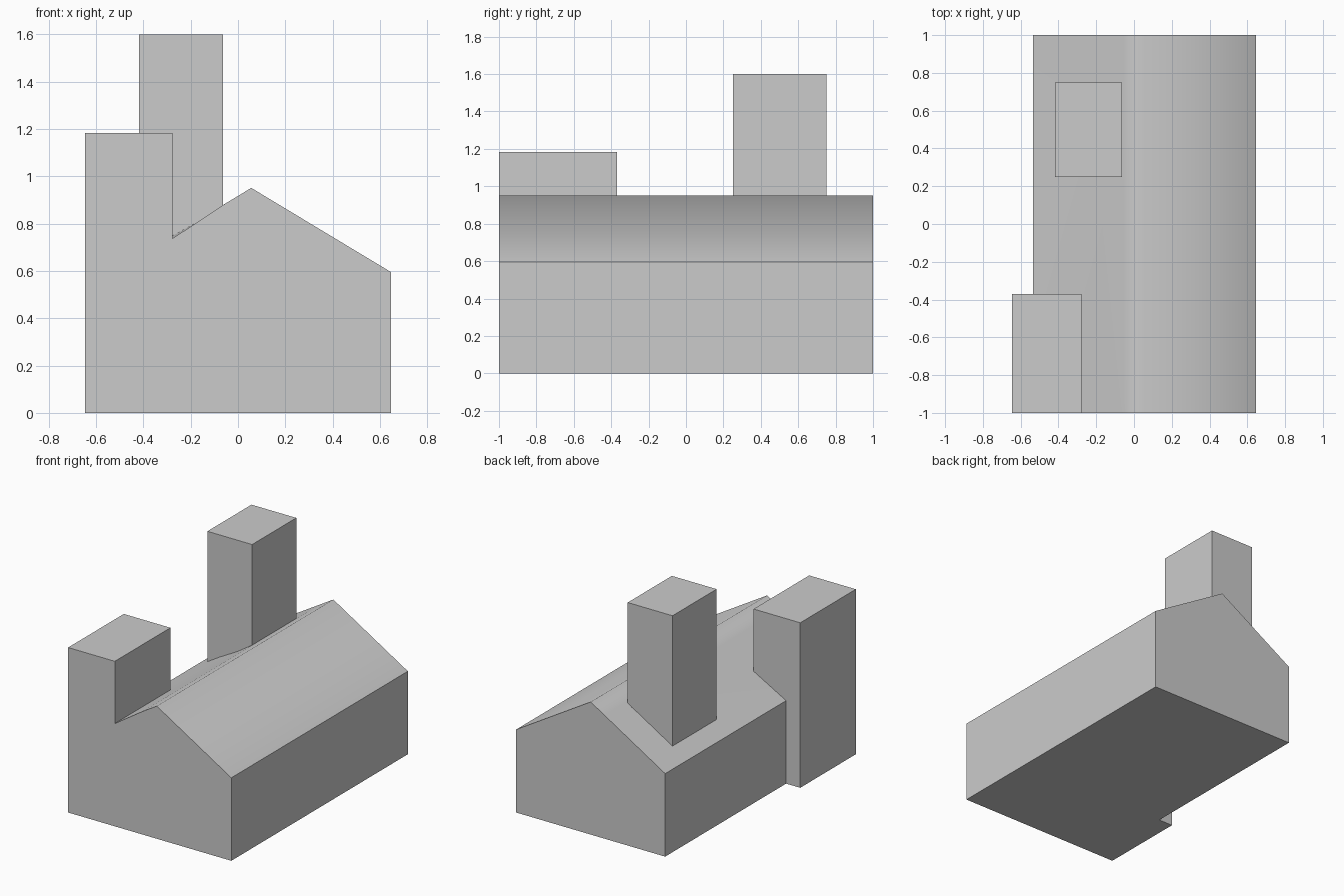
import bpy, bmesh

if "Cube" in bpy.data.objects:
    bpy.data.objects.remove(bpy.data.objects["Cube"])


def add_object(name, bm):
    bmesh.ops.recalc_face_normals(bm, faces=bm.faces)
    mesh = bpy.data.meshes.new(name)
    bm.to_mesh(mesh)
    bm.free()
    obj = bpy.data.objects.new(name, mesh)
    bpy.context.collection.objects.link(obj)
    return obj


def box(name, x0, x1, y0, y1, z0, z1):
    bm = bmesh.new()
    bmesh.ops.create_cube(bm, size=1)
    for v in bm.verts:
        v.co = (x1 if v.co.x > 0 else x0,
                y1 if v.co.y > 0 else y0,
                z1 if v.co.z > 0 else z0)
    return add_object(name, bm)


# Key levels and plan lines
LEFT, WALL, RIGHT, INNER, RIDGE, STRIP = -0.647, -0.535, 0.647, -0.277, 0.056, -0.055
FRONT, STEP, BACK = -1.0, -0.37, 1.0
EAVE, TOP, VALLEY = 0.595, 1.183, 0.737

points = {
    # floor corners
    "A": (LEFT, FRONT, 0), "B": (RIGHT, FRONT, 0), "C": (RIGHT, BACK, 0),
    "D": (WALL, BACK, 0), "E": (WALL, STEP, 0), "F": (LEFT, STEP, 0),
    # eaves
    "b": (RIGHT, FRONT, EAVE), "c": (RIGHT, BACK, EAVE),
    "d": (WALL, BACK, EAVE), "e": (WALL, STEP, EAVE),
    # corner tower top, and where its inner side meets the roof
    "a": (LEFT, FRONT, TOP), "g": (INNER, FRONT, TOP),
    "h": (INNER, STEP, TOP), "f": (LEFT, STEP, TOP),
    "G": (INNER, FRONT, VALLEY), "H": (INNER, STEP, VALLEY),
    # ridge and the narrow strip beside it
    "R": (RIDGE, FRONT, 0.951), "r": (RIDGE, BACK, 0.951),
    "S": (STRIP, FRONT, 0.884), "s": (STRIP, BACK, 0.884),
}
walls = ["AFEDCB", "ABbRSGga", "BCcb", "CDdsrc", "DEed",
         "EFfhHe", "FAaf", "aghf", "GHhg"]
roof = ["bcrR", "RrsS", "SsG", "GsH", "Hse", "esd"]

# House body with corner tower, roof smooth across the ridge
bm = bmesh.new()
verts = {k: bm.verts.new(p) for k, p in points.items()}
for face in walls + roof:
    f = bm.faces.new([verts[k] for k in face])
    f.smooth = face in roof
for e in bm.edges:
    e.smooth = all(f.smooth for f in e.link_faces)
add_object("house_body", bm)

# Chimney standing in the left roof slope
box("chimney", -0.418, -0.063, 0.25, 0.75, 0.62, 1.6)
